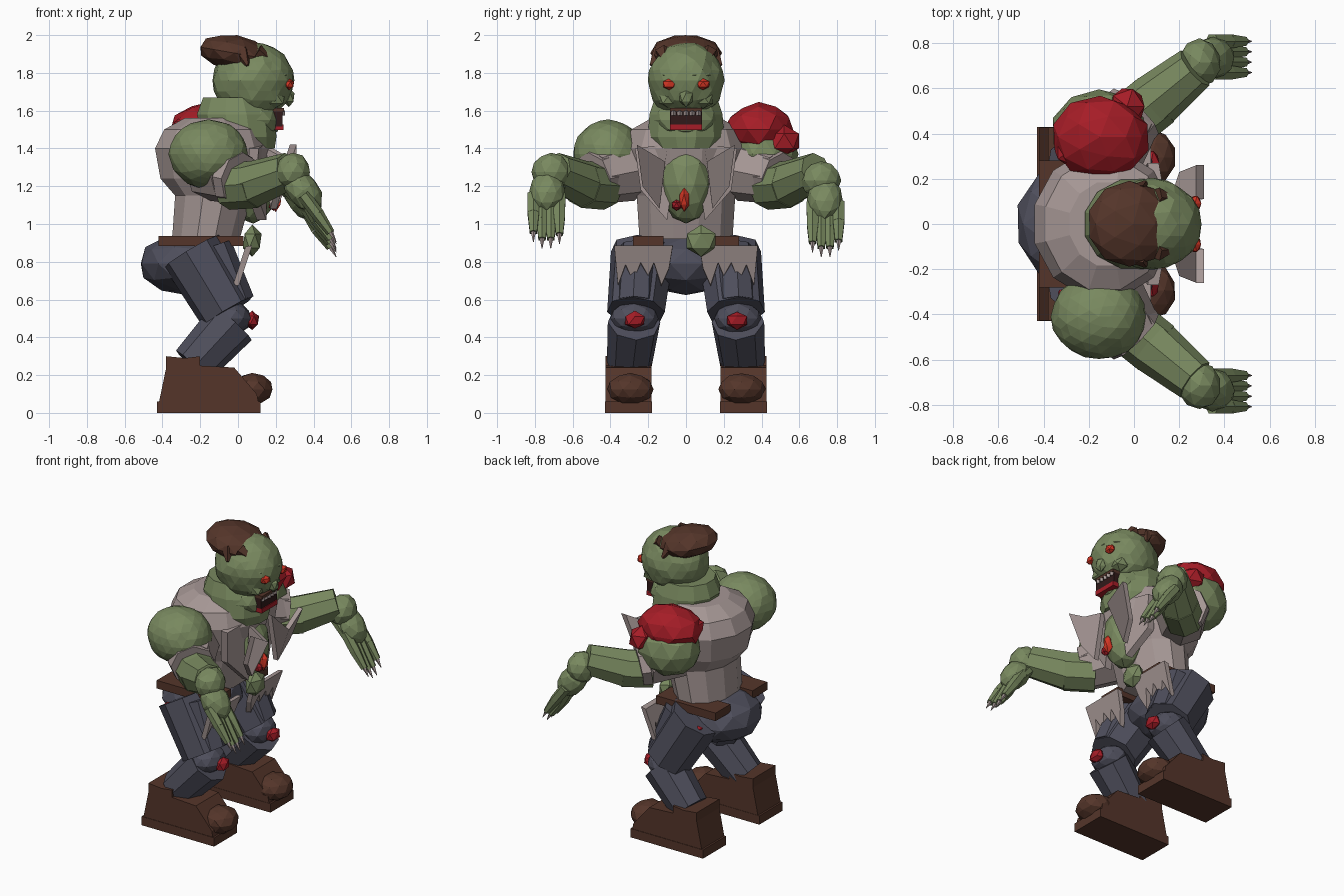
import bpy, bmesh, math, random
from mathutils import Vector, Matrix

if "Cube" in bpy.data.objects:
    bpy.data.objects.remove(bpy.data.objects["Cube"])

random.seed(4)


def mat(name, *c):
    m = bpy.data.materials.new(name)
    m.diffuse_color = (*c, 1)
    m.use_nodes = True
    m.node_tree.nodes["Principled BSDF"].inputs["Base Color"].default_value = m.diffuse_color
    return m


SKIN = mat("green_skin", .19, .25, .115)
SHIRT = mat("dusty_cloth", .38, .31, .30)
PANTS = mat("blue_cloth", .077, .077, .107)
BROWN = mat("brown_leather", .09, .036, .023)
RED = mat("raw_red", .38, .012, .02)
GLOW = mat("eye_red", .64, .035, .017)
DARK = mat("mouth_dark", .03, .01, .01)


def finish(name, bm, material):
    bmesh.ops.recalc_face_normals(bm, faces=bm.faces)
    me = bpy.data.meshes.new(name)
    bm.to_mesh(me)
    bm.free()
    me.materials.append(material)
    ob = bpy.data.objects.new(name, me)
    bpy.context.collection.objects.link(ob)
    return ob


def blob(name, c, r, material, sub=2, tilt=0, rough=.04):
    """Roughly faceted ellipsoid, tilted about y."""
    bm = bmesh.new()
    bmesh.ops.create_icosphere(bm, subdivisions=sub, radius=1)
    for v in bm.verts:
        v.co *= 1 + random.uniform(-rough, rough)
    m = Matrix.Translation(c) @ Matrix.Rotation(math.radians(tilt), 4, 'Y') @ Matrix.Diagonal((*r, 1))
    bmesh.ops.transform(bm, matrix=m, verts=bm.verts)
    return finish(name, bm, material)


def limb(name, a, b, ra, rb, material, sides=8):
    """Tapered prism from a to b."""
    a, b = Vector(a), Vector(b)
    d = b - a
    bm = bmesh.new()
    bmesh.ops.create_cone(bm, cap_ends=True, segments=sides, radius1=ra, radius2=rb, depth=d.length)
    m = Matrix.Translation((a + b) / 2) @ d.to_track_quat('Z', 'Y').to_matrix().to_4x4()
    bmesh.ops.transform(bm, matrix=m, verts=bm.verts)
    return finish(name, bm, material)


def slab(name, pts, offset, material):
    """Outline extruded along an offset."""
    bm = bmesh.new()
    f = bm.faces.new([bm.verts.new(p) for p in pts])
    ext = bmesh.ops.extrude_face_region(bm, geom=[f], use_keep_orig=True)
    bmesh.ops.translate(bm, vec=offset, verts=[g for g in ext['geom'] if isinstance(g, bmesh.types.BMVert)])
    return finish(name, bm, material)


def box(name, c, s, material):
    bm = bmesh.new()
    bmesh.ops.create_cube(bm, size=1, matrix=Matrix.Translation(c) @ Matrix.Diagonal((*s, 1)))
    return finish(name, bm, material)


def loft(name, rings, material, n=12):
    """Stack of oval rings: (z, centre x, radius x, radius y)."""
    bm = bmesh.new()
    loops = [[bm.verts.new((cx + rx * math.cos(t), ry * math.sin(t), z))
              for t in (2 * math.pi * (i + .5) / n for i in range(n))] for z, cx, rx, ry in rings]
    for lo, hi in zip(loops, loops[1:]):
        for i in range(n):
            j = (i + 1) % n
            bm.faces.new((lo[i], lo[j], hi[j], hi[i]))
    bm.faces.new(loops[0])
    bm.faces.new(loops[-1])
    return finish(name, bm, material)


# Torso, belly, wound
loft("shirt_body", [(.92, -.17, .185, .255), (1.15, -.13, .21, .27), (1.24, -.14, .28, .30),
                    (1.40, -.135, .315, .335), (1.50, -.13, .27, .30), (1.56, -.12, .17, .19)], SHIRT)
blob("belly", (.08, 0, 1.21), (.13, .14, .21), SKIN, rough=.02)
blob("chest_wound", (.2, -.01, 1.13), (.035, .03, .065), GLOW, 1, rough=.1)
blob("chest_wound_drip", (.19, -.05, 1.1), (.03, .03, .03), RED, 1)
blob("gut_lump", (.075, .08, .91), (.055, .09, .085), SKIN, 1, rough=.02)

# Head and face
loft("neck", [(1.40, .03, .17, .17), (1.46, .01, .2, .21), (1.58, -.01, .215, .2), (1.67, -.02, .17, .17)], SKIN)
blob("jaw", (.09, 0, 1.55), (.14, .17, .11), SKIN, rough=.02)
blob("head", (.08, 0, 1.76), (.215, .2, .205), SKIN, 3, rough=.03)
blob("brow", (.2, 0, 1.79), (.09, .15, .04), SKIN, rough=.03)
blob("nose", (.27, 0, 1.67), (.032, .04, .05), SKIN, 1)
blob("hair_cap", (-.02, 0, 1.905), (.188, .19, .095), BROWN, tilt=10, rough=.015)
box("mouth", (.2, 0, 1.555), (.07, .17, .08), DARK)
box("tongue", (.195, 0, 1.512), (.09, .17, .03), RED)
box("lip", (.2, 0, 1.605), (.085, .17, .02), BROWN)
for i in range(5):
    y = (i - 2) * .033
    limb(f"tooth_{i}", (.235, y, 1.6), (.235, y, 1.575), .015, .013, SHIRT, 4)

# Raw flesh on the left shoulder
blob("shoulder_flesh", (-.15, .385, 1.5), (.215, .18, .14), RED, rough=.05)
blob("flesh_lump_outer", (-.03, .52, 1.44), (.085, .09, .085), RED, 1)
blob("flesh_lump_rear", (-.29, .32, 1.52), (.065, .065, .05), RED, 1)

# Pelvis
blob("hips", (-.27, 0, .79), (.255, .27, .165), PANTS, rough=.02)

TAIL = [(.07, .88), (.09, .76), (.13, .67), (.17, .79), (.2, .72), (.24, .79), (.28, .69),
        (.32, .78), (.36, .67), (.38, .88)]
BOOT = [(-.43, 0), (.12, 0), (.1, .1), (-.02, .24), (-.2, .25), (-.2, .3), (-.28, .29), (-.38, .3), (-.38, .24)]

# Everything that is mirrored left and right
for side, s in (("right", -1), ("left", 1)):
    n = side + "_"
    h = .025 if s < 0 else -.02
    # Face details
    blob(n + "eye", (.27, s * .09, 1.74), (.03, .04, .032), GLOW, 1)
    blob(n + "cheek", (.19, s * .09, 1.66), (.065, .06, .05), SKIN, 1)
    limb(n + "hair_fringe", (.1, s * .12, 1.91), (.18, s * .11, 1.86), .045, .01, BROWN, 5)
    limb(n + "hair_side", (.02, s * .14, 1.91), (.05, s * .185, 1.84), .045, .01, BROWN, 5)
    # Open shirt front
    slab(n + "lapel", [(.15, s * .1, 1.4), (.275, s * .11, 1.33), (.275, s * .26, 1.42),
                       (.2, s * .23, 1.2), (.17, s * .14, 1.08)], (.035, 0, 0), SHIRT)
    slab(n + "chest_panel", [(.1, s * .04, 1.43), (.06, s * .27, 1.40), (.04, s * .24, 1.18), (.1, s * .1, 1.02)],
         (.05, 0, 0), SHIRT)
    # Torn shirt tails
    slab(n + "shirt_tail", [(.04 + .33 * (z - .88), s * y, z) for y, z in TAIL], (.035, 0, .006), SHIRT)
    box(n + "belt", (-.195, s * .2, .91), (.45, .16, .055), BROWN)
    # Arm
    blob(n + "shoulder", (-.155, s * .41, 1.37), (.21, .188, .182), SKIN, 3 if s < 0 else 2, rough=.02)
    limb(n + "sleeve", (-.13, s * .3, 1.29), (-.02, s * .48, 1.25), .17, .145, SHIRT)
    limb(n + "sleeve_hem", (-.03, s * .46, 1.25), (.01, s * .5, 1.24), .15, .14, SHIRT)
    limb(n + "upper_arm", (-.05, s * .43, 1.2), (.1, s * .55, 1.21), .125, .125, SKIN)
    limb(n + "forearm", (.08, s * .535, 1.21), (.27, s * .69, 1.28), .125, .1, SKIN)
    blob(n + "wrist", (.29, s * .715, 1.25 + h), (.095, .105, .1), SKIN)
    blob(n + "palm", (.345, s * .735, 1.15 + h), (.085, .094, .125), SKIN, tilt=-38)
    for i in range(4):
        y = s * (.67 + .046 * i)
        dz = h + (0, -.025, -.025, .01)[i]
        limb(f"{n}finger_{i}", (.345, y, 1.13 + h), (.42, y, 1.02 + dz), .036, .035, SKIN, 6)
        limb(f"{n}fingertip_{i}", (.42, y, 1.02 + dz), (.49, y, .92 + dz), .035, .022, SKIN, 6)
        limb(f"{n}claw_{i}", (.485, y, .93 + dz), (.52, y, .87 + dz), .016, .002, SHIRT, 5)
    limb(n + "thumb", (.27, s * .67, 1.2 + h), (.4, s * .66, 1.05 + h), .035, .02, SKIN, 6)
    # Leg
    limb(n + "thigh", (-.245, s * .23, .855), (-.055, s * .265, .535), .17, .155, PANTS)
    limb(n + "trouser_front", (-.13, s * .25, .88), (-.02, s * .265, .58), .1, .11, PANTS)
    blob(n + "knee", (-.04, s * .275, .5), (.11, .125, .09), PANTS)
    limb(n + "shin", (-.03, s * .275, .48), (-.24, s * .3, .25), .14, .12, PANTS)
    blob(n + "knee_wound", (.075, s * .27, .49), (.038, .06, .048), RED, 1, rough=.1)
    blob(n + "thigh_wound", (-.31, s * .31, .81), (.03, .03, .02), RED, 1)
    # Boot
    slab(n + "boot", [(x, s * .182, z) for x, z in BOOT], (0, s * .245, 0), BROWN)
    box(n + "boot_sole", (-.155, s * .305, .03), (.55, .25, .06), BROWN)
    blob(n + "boot_toe", (.075, s * .295, .125), (.11, .125, .085), BROWN, rough=.03)
